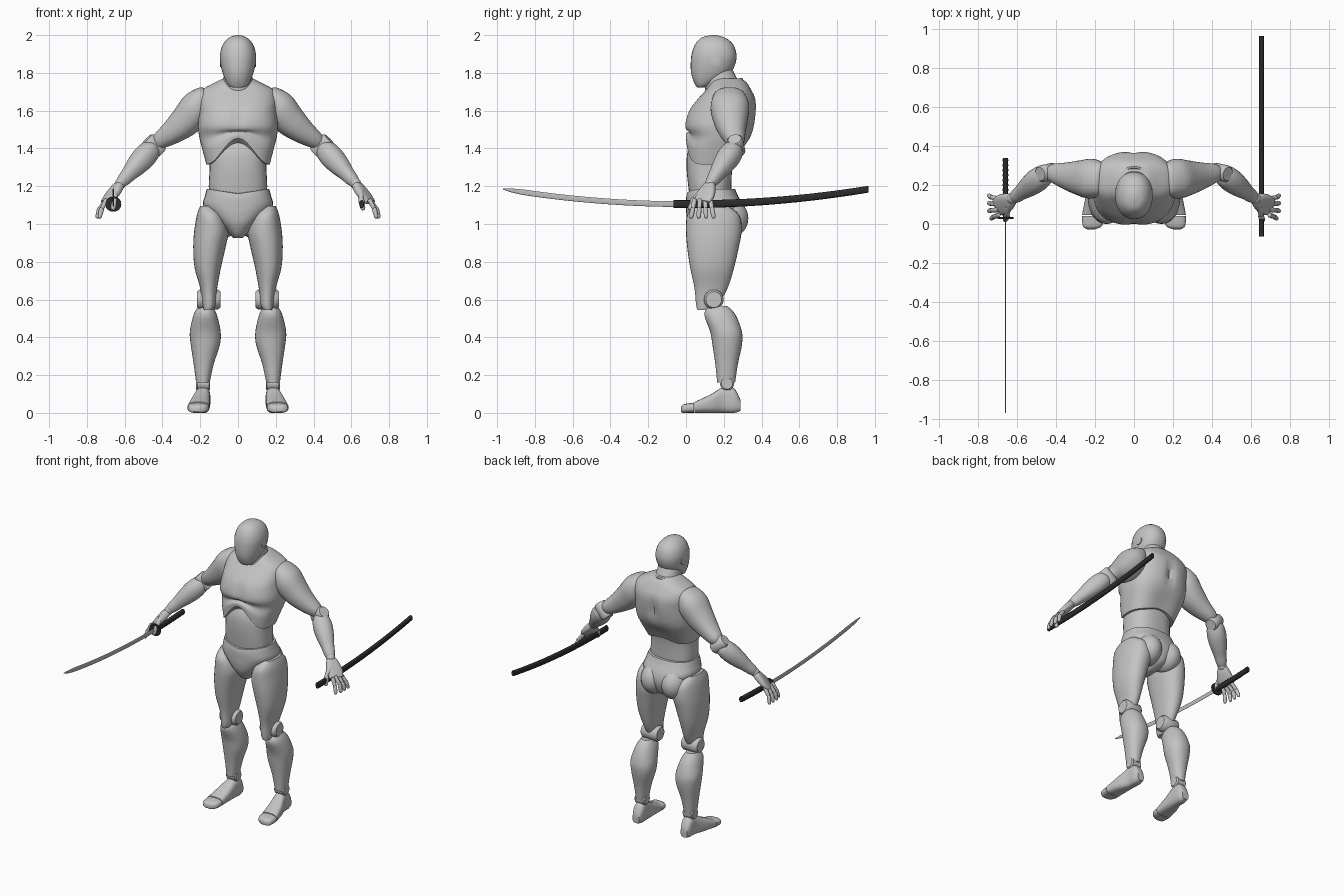
import bpy, bmesh, math
from mathutils import Matrix, Vector

if "Cube" in bpy.data.objects:
    bpy.data.objects.remove(bpy.data.objects["Cube"], do_unlink=True)


def material(name, color, roughness):
    mat = bpy.data.materials.new(name)
    mat.use_nodes = True
    mat.diffuse_color = (*color, 1)
    shader = next(n for n in mat.node_tree.nodes if n.type == "BSDF_PRINCIPLED")
    shader.inputs["Base Color"].default_value = (*color, 1)
    shader.inputs["Roughness"].default_value = roughness
    return mat


GREY = material("body grey", (.55, .55, .55), .6)
STEEL = material("blade steel", (.52, .52, .52), .4)
BLACK = material("lacquer black", (.025, .025, .025), .5)
parts = []


def finish(name, bm, mat, mirror):
    bmesh.ops.recalc_face_normals(bm, faces=bm.faces)
    mesh = bpy.data.meshes.new(name)
    bm.to_mesh(mesh)
    bm.free()
    mesh.materials.append(mat)
    obj = bpy.data.objects.new(name, mesh)
    bpy.context.collection.objects.link(obj)
    if mirror:
        obj.modifiers.new("Mirror", "MIRROR").use_mirror_merge = False
    parts.append(obj)
    return obj


def spline(rows, steps):
    # Catmull-Rom interpolation of the section rows
    padded = [rows[0], *rows, rows[-1]]
    result = []
    for a, b, c, d in zip(padded, padded[1:], padded[2:], padded[3:]):
        for k in range(steps):
            t = k / steps
            result.append([q + t * (r - p + t * (2*p - 5*q + 4*r - s + t * (3*q - p - 3*r + s))) / 2
                           for p, q, r, s in zip(a, b, c, d)])
    return result + [rows[-1]]


def loft(name, rows, mat=GREY, mirror=False, axis="z", power=2.2, steps=4,
         sides=32, warp=None, matrix=None):
    # Each row: position on the axis, then the limits of the section both ways
    bm = bmesh.new()
    rings = []
    for h, a0, a1, b0, b1 in spline(rows, steps):
        ring = []
        for i in range(sides):
            angle = math.tau * i / sides
            c, s = math.cos(angle), math.sin(angle)
            a = (a0 + a1 + (a1 - a0) * math.copysign(abs(c) ** (2 / power), c)) / 2
            b = (b0 + b1 + (b1 - b0) * math.copysign(abs(s) ** (2 / power), s)) / 2
            co = Vector((a, b, h) if axis == "z" else (a, h, b))
            if warp:
                warp(co)
            ring.append(bm.verts.new(matrix @ co if matrix else co))
        rings.append(ring)
    for low, high in zip(rings, rings[1:]):
        for i in range(sides):
            j = (i + 1) % sides
            bm.faces.new((low[i], low[j], high[j], high[i]))
    for ring in (rings[0], rings[-1]):
        hub = bm.verts.new(sum((v.co for v in ring), Vector()) / sides)
        for i in range(sides):
            bm.faces.new((ring[i], ring[(i + 1) % sides], hub))
    return finish(name, bm, mat, mirror)


def centred(rows):
    return [(h, -half, half, b0, b1) for h, half, b0, b1 in rows]


def limb(name, start, end, rows, **options):
    # Loft along the line from start to end
    start, end = Vector(start), Vector(end)
    turn = (end - start).to_track_quat("Z", "Y").to_matrix().to_4x4()
    return loft(name, rows, mirror=True, matrix=Matrix.Translation(start) @ turn, **options)


def round_rows(rows):
    return [(h, -r, r, -r, r) for h, r in rows]


def disc(name, centre, axis, radius, half):
    centre, axis = Vector(centre), Vector(axis).normalized() * half
    rows = [(0, radius * .8), (half * .2, radius), (half * 1.8, radius), (half * 2, radius * .8)]
    return limb(name, centre - axis, centre + axis, round_rows(rows), steps=1, power=2)


def ball(name, centre, size):
    bm = bmesh.new()
    bmesh.ops.create_uvsphere(bm, u_segments=24, v_segments=16, radius=1,
                              matrix=Matrix.Translation(centre) @ Matrix.Diagonal((*size, 1)))
    return finish(name, bm, GREY, True)


def clamp(v):
    return max(0, min(1, v))


# Head and neck
loft("head", centred([
    (1.722, .02, .06, .09), (1.73, .045, .053, .12), (1.76, .066, .038, .18),
    (1.8, .082, .027, .235), (1.85, .093, .025, .262), (1.9, .095, .03, .267),
    (1.95, .08, .048, .25), (1.985, .05, .08, .21), (2, .012, .13, .16)]))
disc("ear_disc", (.088, .156, 1.86), (1, 0, 0), .028, .008)
loft("neck", centred([(1.68, .085, .105, .31), (1.74, .08, .1, .285), (1.82, .07, .1, .245)]))
bm = bmesh.new()
tilt = Matrix.Translation((0, .2, 1.725)) @ Matrix.Rotation(.4, 4, "X")
loops = []
for i in range(32):
    u = math.tau * i / 32
    loops.append([bm.verts.new(tilt @ Vector(((.085 + .011 * math.cos(v)) * math.cos(u),
                                              (.1 + .011 * math.cos(v)) * math.sin(u),
                                              .011 * math.sin(v))))
                  for v in (math.tau * k / 8 for k in range(8))])
for i, loop in enumerate(loops):
    after = loops[(i + 1) % 32]
    for k in range(8):
        bm.faces.new((loop[k], loop[(k + 1) % 8], after[(k + 1) % 8], after[k]))
finish("neck_collar", bm, GREY, False)


# Torso
def shape_chest(co):
    front, back = clamp((.19 - co.y) / .15), clamp((co.y - .2) / .1)
    middle = math.exp(-(co.x / .025) ** 2)
    band = clamp(1 - abs(co.z - 1.56) / .12)
    co.y += .014 * middle * front * band - .025 * middle * back * band
    bell = (math.cos(math.pi * clamp(abs(co.x) / .17)) + 1) / 2
    co.z += (.14 * front + .04 * back) * clamp((1.5 - co.z) / .18) * bell


loft("chest", centred([
    (1.315, .168, .0, .265), (1.4, .19, .0, .315), (1.46, .205, .016, .345),
    (1.52, .212, -.006, .362), (1.6, .205, .015, .372), (1.66, .205, .06, .368),
    (1.71, .19, .105, .345), (1.75, .12, .13, .32), (1.77, .08, .15, .29)]),
    power=2.5, sides=64, steps=5, warp=shape_chest)
loft("abdomen", centred([
    (1.14, .15, .02, .24), (1.2, .155, .012, .24), (1.3, .15, .003, .245),
    (1.39, .15, .01, .26), (1.47, .13, .05, .25)]), power=2.5)


def shape_pelvis(co):
    co.z -= .025 * clamp((.15 - co.y) / .12) * clamp((co.z - 1.1) / .08) * clamp(1 - abs(co.x) / .16)


loft("pelvis", centred([
    (.925, .025, .07, .2), (.95, .05, .04, .27), (1, .1, .012, .3), (1.05, .15, .002, .31),
    (1.1, .185, .0, .3), (1.15, .175, .0, .275), (1.185, .165, .005, .26)]),
    power=2.4, warp=shape_pelvis)
ball("buttock", (.078, .225, 1.03), (.085, .105, .105))

# Legs
loft("thigh", [
    (.545, .135, .18, .06, .13), (.575, .12, .187, .053, .17), (.66, .11, .2, .045, .22),
    (.77, .09, .23, .022, .255), (.88, .065, .237, .006, .28), (.97, .05, .231, 0, .295),
    (1.05, .08, .217, .008, .28), (1.095, .13, .2, .06, .22)], mirror=True)
disc("knee_joint", (.155, .147, .6), (1, 0, 0), .052, .062)
loft("shin", [
    (.16, .15, .222, .165, .26), (.26, .128, .235, .155, .275), (.36, .096, .25, .14, .296),
    (.43, .092, .255, .128, .296), (.52, .112, .235, .097, .262), (.565, .135, .21, .12, .22)],
    mirror=True)
disc("ankle_joint", (.185, .217, .155), (1, 0, 0), .037, .038)
loft("foot", [
    (.045, .152, .267, 0, .058), (.13, .148, .25, 0, .098), (.2, .147, .226, 0, .138),
    (.255, .147, .222, 0, .13), (.288, .16, .21, .01, .07)], axis="y", power=2.8, mirror=True)
loft("toe_cap", [
    (-.027, .2, .24, .006, .03), (-.015, .17, .26, 0, .044), (.01, .155, .266, 0, .05),
    (.042, .153, .267, 0, .054)], axis="y", power=2.8, mirror=True)

# Arms
elbow, wrist, knuckles = (.445, .265, 1.412), (.622, .13, 1.215), (.7, .085, 1.115)
limb("upper_arm", (.22, .235, 1.62), elbow, [
    (-.1, -.04, .04, -.02, .04), (-.08, -.08, .08, -.04, .065), (0, -.105, .1, -.09, .085),
    (.09, -.095, .085, -.1, .068), (.18, -.075, .065, -.08, .052),
    (.26, -.05, .05, -.05, .045), (.29, -.035, .035, -.035, .035)])
disc("elbow_joint", elbow, (.7, -.15, .7), .043, .054)
limb("forearm", elbow, wrist, round_rows([
    (0, .035), (.03, .054), (.09, .061), (.16, .053), (.22, .041), (.27, .034), (.295, .026)]))
ball("wrist_joint", wrist, (.029, .029, .029))

# Hands
limb("palm", wrist, knuckles, [
    (0, -.025, .025, -.02, .02), (.03, -.04, .04, -.026, .024),
    (.09, -.054, .054, -.024, .02), (.135, -.045, .045, -.014, .014)], power=2.6)


def finger(name, points, radius):
    for label, a, b in zip(("base", "tip"), points, points[1:]):
        length = (Vector(b) - Vector(a)).length
        rows = [(-radius * .6, radius * .5), (0, radius), (length * .9, radius * .85),
                (length + radius * .4, radius * .4)]
        limb(f"{name}_{label}", a, b, round_rows(rows), sides=12, steps=3)


for i, label in enumerate(("index", "middle", "ring", "little")):
    y = .045 + .028 * i
    spread = .006 * (i - 1.5)
    reach = .012 * (i > 0)
    finger(label + "_finger", [(.698, y, 1.125), (.722 + reach, y + spread, 1.078),
                               (.733 + reach, y + spread * 2, 1.035)], .0125)
finger("thumb", [(.65, .085, 1.175), (.652, .04, 1.13), (.662, .02, 1.08)], .015)


# Sword in the right hand, scabbard in the left
def curved_bar(name, x, y0, y1, size, mat, power=2.2, count=24):
    rows = []
    for i in range(count + 1):
        y = y0 + (y1 - y0) * i / count
        half_x, half_z = size(i / count, i)
        z = 1.105 + .085 * y * y
        rows.append((y, x - half_x, x + half_x, z - half_z, z + half_z))
    return loft(name, rows, mat, axis="y", power=power, steps=1, sides=16)


curved_bar("scabbard", .655, -.065, .965, lambda t, i: (.012, .021 - .003 * t), BLACK, 2.6)
curved_bar("blade", -.66, -.97, .04,
           lambda t, i: (.0035, .002 + .013 * min(1, t * 10) ** .6), STEEL)
curved_bar("sword_grip", -.66, .035, .34,
           lambda t, i: (.013 + .002 * (i % 2), .018 + .002 * (i % 2)), BLACK)
curved_bar("sword_guard", -.66, .026, .036, lambda t, i: (.042, .04), BLACK, count=1)

# Smooth shading with sharp seams
bpy.ops.object.select_all(action="DESELECT")
for obj in parts:
    obj.select_set(True)
bpy.context.view_layer.objects.active = parts[0]
bpy.ops.object.shade_smooth_by_angle(angle=math.radians(42))
